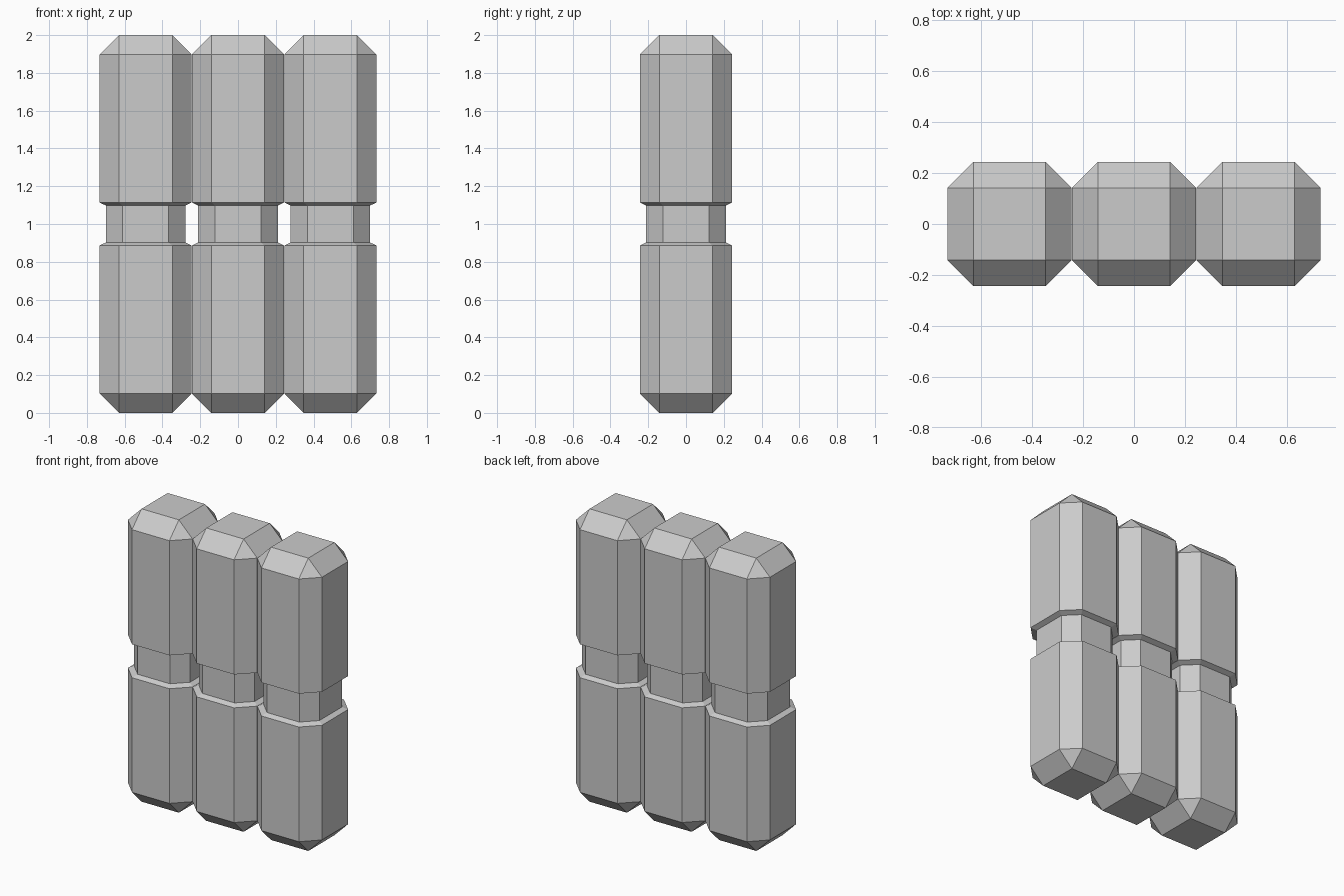
import bpy, bmesh

if "Cube" in bpy.data.objects:
    bpy.data.objects.remove(bpy.data.objects["Cube"])

PITCH = 0.489

# Profile of one bar: (z, half width, half width of the flat side)
LOWER = [(0.0, 0.141, 0.141), (0.103, 0.244, 0.141),
         (0.886, 0.244, 0.141), (0.902, 0.211, 0.122)]
PROFILE = LOWER + [(2 - z, h, f) for z, h, f in reversed(LOWER)]


def ring(bm, z, h, f):
    pts = [(h, -f), (h, f), (f, h), (-f, h), (-h, f), (-h, -f), (-f, -h), (f, -h)]
    return [bm.verts.new((x, y, z)) for x, y in pts]


def bar_mesh():
    bm = bmesh.new()
    rings = [ring(bm, *p) for p in PROFILE]
    for a, b in zip(rings, rings[1:]):
        for i in range(8):
            j = (i + 1) % 8
            bm.faces.new((a[i], a[j], b[j], b[i]))
    bm.faces.new(rings[0][::-1])
    bm.faces.new(rings[-1])
    # Octagon collapses to a square at each end, leaving corner triangles
    bmesh.ops.remove_doubles(bm, verts=bm.verts[:], dist=1e-5)
    bmesh.ops.recalc_face_normals(bm, faces=bm.faces[:])
    mesh = bpy.data.meshes.new("chamfered_bar")
    bm.to_mesh(mesh)
    bm.free()
    return mesh


# Three identical bars side by side
mesh = bar_mesh()
for name, k in (("left_bar", -1), ("middle_bar", 0), ("right_bar", 1)):
    bar = bpy.data.objects.new(name, mesh)
    bar.location.x = k * PITCH
    bpy.context.collection.objects.link(bar)
